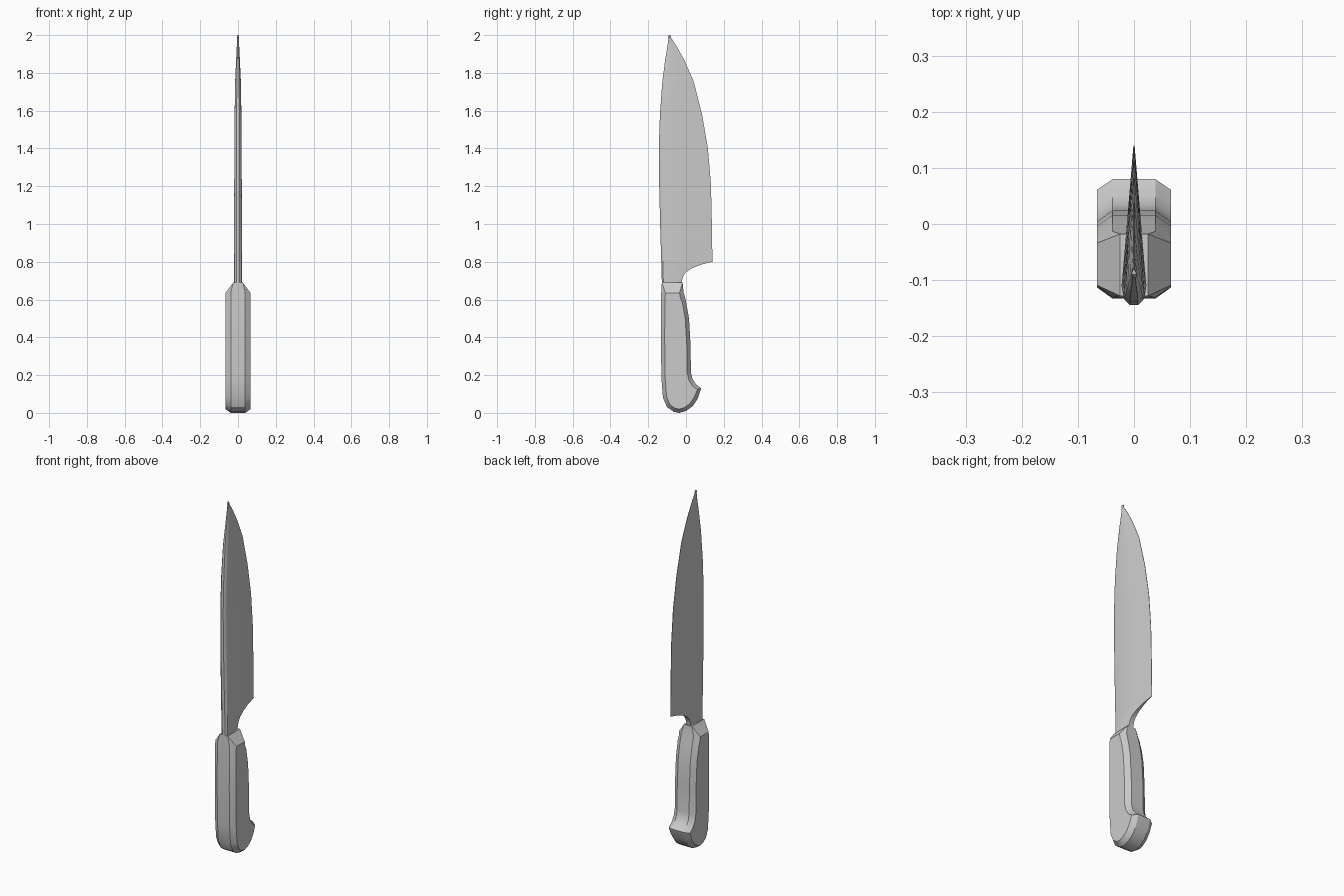
import bpy
import bmesh
import math
from mathutils import Vector

cube = bpy.data.objects.get("Cube")
if cube:
    bpy.data.objects.remove(cube, do_unlink=True)

steel = bpy.data.materials.new("plain grey")
steel.use_nodes = True
grey = (0.6, 0.6, 0.6, 1)
steel.diffuse_color = grey
steel.node_tree.nodes["Principled BSDF"].inputs["Base Color"].default_value = grey


def loft(name, rings, angle):
    """Skin a list of closed rings, cap both ends and shade by angle."""
    bm = bmesh.new()
    loops = [[bm.verts.new(p) for p in ring] for ring in rings]
    for a, b in zip(loops, loops[1:]):
        for i in range(len(a)):
            j = (i + 1) % len(a)
            bm.faces.new((a[i], a[j], b[j], b[i]))
    bm.faces.new(loops[0][::-1])
    bm.faces.new(loops[-1])
    bmesh.ops.recalc_face_normals(bm, faces=bm.faces)
    mesh = bpy.data.meshes.new(name)
    bm.to_mesh(mesh)
    bm.free()
    mesh.materials.append(steel)
    obj = bpy.data.objects.new(name, mesh)
    bpy.context.collection.objects.link(obj)
    bpy.ops.object.select_all(action="DESELECT")
    obj.select_set(True)
    bpy.context.view_layer.objects.active = obj
    bpy.ops.object.shade_smooth_by_angle(angle=math.radians(angle))
    return obj


# Blade stations: height, spine y, cutting edge y, half thickness
stations = [
    (0.64, -0.128, -0.022, 0.022), (0.70, -0.128, -0.022, 0.022),
    (0.725, -0.129, -0.014, 0.022), (0.745, -0.129, 0.0, 0.022),
    (0.765, -0.13, 0.03, 0.022), (0.785, -0.13, 0.08, 0.022),
    (0.80, -0.131, 0.14, 0.022), (1.0, -0.137, 0.137, 0.021),
    (1.21, -0.142, 0.132, 0.02), (1.4, -0.144, 0.116, 0.019),
    (1.58, -0.138, 0.085, 0.018), (1.757, -0.125, 0.04, 0.015),
    (1.87, -0.11, -0.01, 0.01), (1.95, -0.097, -0.055, 0.006),
    (1.985, -0.092, -0.079, 0.004), (1.99, -0.095, -0.079, 0.006),
    (2.0, -0.09, -0.081, 0.004),
]


def blade_ring(z, spine, edge, w):
    depth = edge - spine
    # the neck under the heel keeps its thickness, the rest runs to an edge
    tip = max(0.001, w * (0.14 - edge) / 0.26) if z < 0.8 else 0.001
    lip = min(0.02, depth * 0.25)
    half = [(w * 0.4, spine), (w * 0.85, spine + lip * 0.4), (w, spine + lip),
            ((w + tip) / 2, spine + (depth + lip) / 2), (tip, edge)]
    return ([(x, y, z) for x, y in half]
            + [(-x, y, z) for x, y in reversed(half)])


loft("blade", [blade_ring(*s) for s in stations], 35)

# Handle outline in y and z, from the top front corner round to the top back
outline = [Vector(p) for p in (
    (-0.128, 0.69), (-0.131, 0.64), (-0.133, 0.4), (-0.13, 0.18),
    (-0.122, 0.08), (-0.10, 0.03), (-0.065, 0.006), (-0.035, 0.0),
    (0.0, 0.01), (0.035, 0.035), (0.062, 0.075), (0.08, 0.13),
    (0.052, 0.153), (0.034, 0.18), (0.026, 0.215), (0.024, 0.36),
    (0.016, 0.5), (0.0, 0.59), (-0.013, 0.64), (-0.018, 0.69))]


def inset(points, amount):
    """Move every point inwards along its averaged edge normal."""
    moved = []
    for i, p in enumerate(points):
        a = (p - points[i - 1]).normalized()
        b = (points[(i + 1) % len(points)] - p).normalized()
        n = Vector((-a.y - b.y, a.x + b.x)).normalized()
        moved.append(p + n * amount)
    return moved


inner = inset(outline, 0.02)
# The shoulder slopes further down on the broad faces
inner[0], inner[1] = Vector((-0.109, 0.636)), Vector((-0.111, 0.61))
inner[-1], inner[-2] = Vector((-0.034, 0.636)), Vector((-0.03, 0.61))
last = len(outline) - 1


def handle_ring(points, x, shoulder):
    return [(shoulder if i in (0, last) else x, p.x, p.y)
            for i, p in enumerate(points)]


loft("handle", [
    handle_ring(inner, -0.066, -0.066), handle_ring(outline, -0.038, -0.025),
    handle_ring(outline, 0.038, 0.025), handle_ring(inner, 0.066, 0.066)], 30)
